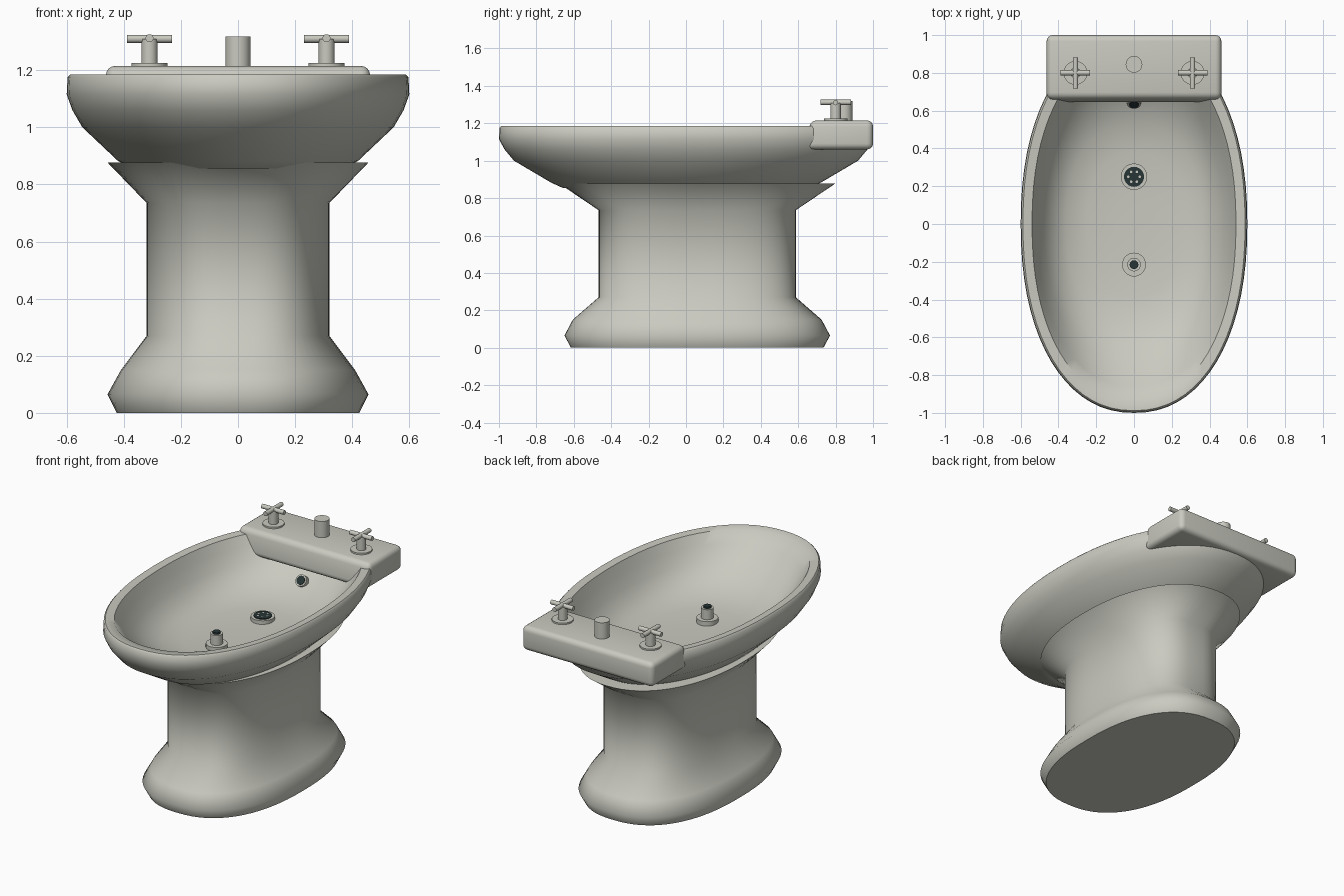
import bpy, bmesh, math
from mathutils import Vector

if "Cube" in bpy.data.objects:
    bpy.data.objects.remove(bpy.data.objects["Cube"])


def material(name, rgb):
    m = bpy.data.materials.new(name)
    m.diffuse_color = (*rgb, 1)
    m.use_nodes = True
    m.node_tree.nodes["Principled BSDF"].inputs["Base Color"].default_value = m.diffuse_color
    return m


CERAMIC = material("warm grey ceramic", (0.59, 0.59, 0.53))
DARK = material("dark drain", (0.02, 0.035, 0.035))


def finish(bm, name, mat, angle=40):
    bmesh.ops.recalc_face_normals(bm, faces=bm.faces)
    me = bpy.data.meshes.new(name)
    bm.to_mesh(me)
    bm.free()
    ob = bpy.data.objects.new(name, me)
    bpy.context.collection.objects.link(ob)
    me.materials.append(mat)
    bpy.ops.object.select_all(action='DESELECT')
    ob.select_set(True)
    bpy.context.view_layer.objects.active = ob
    bpy.ops.object.shade_smooth_by_angle(angle=math.radians(angle))
    return ob


def loft(name, rings, cy, angle, n=72):
    """Skin superellipse rings given as (half width, half length, z, exponent)."""
    bm = bmesh.new()
    loops = []
    for rx, ry, z, p in rings:
        loop = []
        for i in range(n):
            t = 2 * math.pi * i / n
            c, s = math.cos(t), math.sin(t)
            x = math.copysign(abs(c) ** (2 / p), c) * rx
            y = math.copysign(abs(s) ** (2 / p), s) * ry
            loop.append(bm.verts.new((x, cy + y, z)))
        loops.append(loop)
    for a, b in zip(loops, loops[1:]):
        for i in range(n):
            j = (i + 1) % n
            bm.faces.new((a[i], a[j], b[j], b[i]))
    bm.faces.new(loops[0])
    bm.faces.new(loops[-1])
    return finish(bm, name, CERAMIC, angle)


def rod(name, center, radius, length, axis=(0, 0, 1), mat=CERAMIC, n=24):
    bm = bmesh.new()
    bmesh.ops.create_cone(bm, cap_ends=True, segments=n, radius1=radius,
                          radius2=radius, depth=length)
    q = Vector((0, 0, 1)).rotation_difference(Vector(axis))
    bmesh.ops.rotate(bm, verts=bm.verts, matrix=q.to_matrix())
    bmesh.ops.translate(bm, verts=bm.verts, vec=center)
    return finish(bm, name, mat)


# Pedestal with flared foot and neck
loft("pedestal", [
    (0.425, 0.675, 0.0, 2.4), (0.457, 0.71, 0.065, 2.4),
    (0.41, 0.665, 0.15, 2.4), (0.32, 0.527, 0.27, 2.8),
    (0.32, 0.527, 0.735, 2.8), (0.457, 0.737, 0.877, 2.2)], 0.06, 60)

# Bowl: outside from the bottom up, over the rim, then down the inside
loft("bowl", [
    (0.37, 0.66, 0.855, 2.1), (0.42, 0.72, 0.882, 2.1),
    (0.545, 0.92, 1.0, 2.15), (0.58, 0.97, 1.06, 2.2),
    (0.6, 1.0, 1.115, 2.2), (0.597, 0.997, 1.175, 2.2),
    (0.588, 0.988, 1.185, 2.2), (0.54, 0.93, 1.18, 2.2),
    (0.515, 0.86, 1.12, 2.2), (0.475, 0.75, 1.04, 2.3),
    (0.43, 0.65, 0.98, 2.3), (0.36, 0.53, 0.93, 2.3),
    (0.25, 0.38, 0.907, 2.2), (0.1, 0.15, 0.9, 2.0)], 0.0, 45)

# Tap deck: rounded block with a sloping front
bm = bmesh.new()
bmesh.ops.create_cube(bm, size=1)
for v in bm.verts:
    top, front = v.co.z > 0, v.co.y < 0
    v.co = Vector((v.co.x * 0.925,
                   (0.665 if top else 0.64) if front else 1.0,
                   1.215 if top else 1.06))
bmesh.ops.bevel(bm, geom=bm.edges[:], offset=0.032, segments=4,
                profile=0.5, affect='EDGES')
finish(bm, "tap_deck", CERAMIC)

# Cross-handled taps
for side, sx in (("left", -0.31), ("right", 0.31)):
    rod(side + "_tap_flange", (sx, 0.8, 1.218), 0.063, 0.014, n=32)
    rod(side + "_tap_stem", (sx, 0.8, 1.262), 0.028, 0.094)
    rod(side + "_handle_bar_across", (sx, 0.8, 1.31), 0.014, 0.156, (1, 0, 0), n=16)
    rod(side + "_handle_bar_along", (sx, 0.8, 1.312), 0.014, 0.164, (0, 1, 0), n=16)

# Diverter knob
rod("diverter_knob", (0, 0.845, 1.263), 0.044, 0.11, n=32)

# Floor drain with perforated grille
rod("drain_ring", (0, 0.25, 0.91), 0.07, 0.03, n=32)
rod("drain_grille", (0, 0.25, 0.927), 0.053, 0.006, mat=DARK, n=32)
for i in range(6):
    a = math.pi / 3 * i
    rod("grille_dot", (0.03 * math.cos(a), 0.25 + 0.03 * math.sin(a), 0.9305),
        0.007, 0.003, n=8)

# Water jet
rod("jet_flange", (0, -0.215, 0.912), 0.063, 0.034, n=32)
rod("jet_body", (0, -0.215, 0.955), 0.036, 0.075)
rod("jet_nozzle", (0, -0.215, 0.998), 0.023, 0.012, mat=DARK)

# Overflow hole on the back inner wall
slope = Vector((0, -0.8, 0.6))
spot = Vector((0, 0.645, 0.995))
rod("overflow_ring", spot, 0.036, 0.03, slope)
rod("overflow_hole", spot + slope * 0.016, 0.027, 0.006, slope, DARK)
